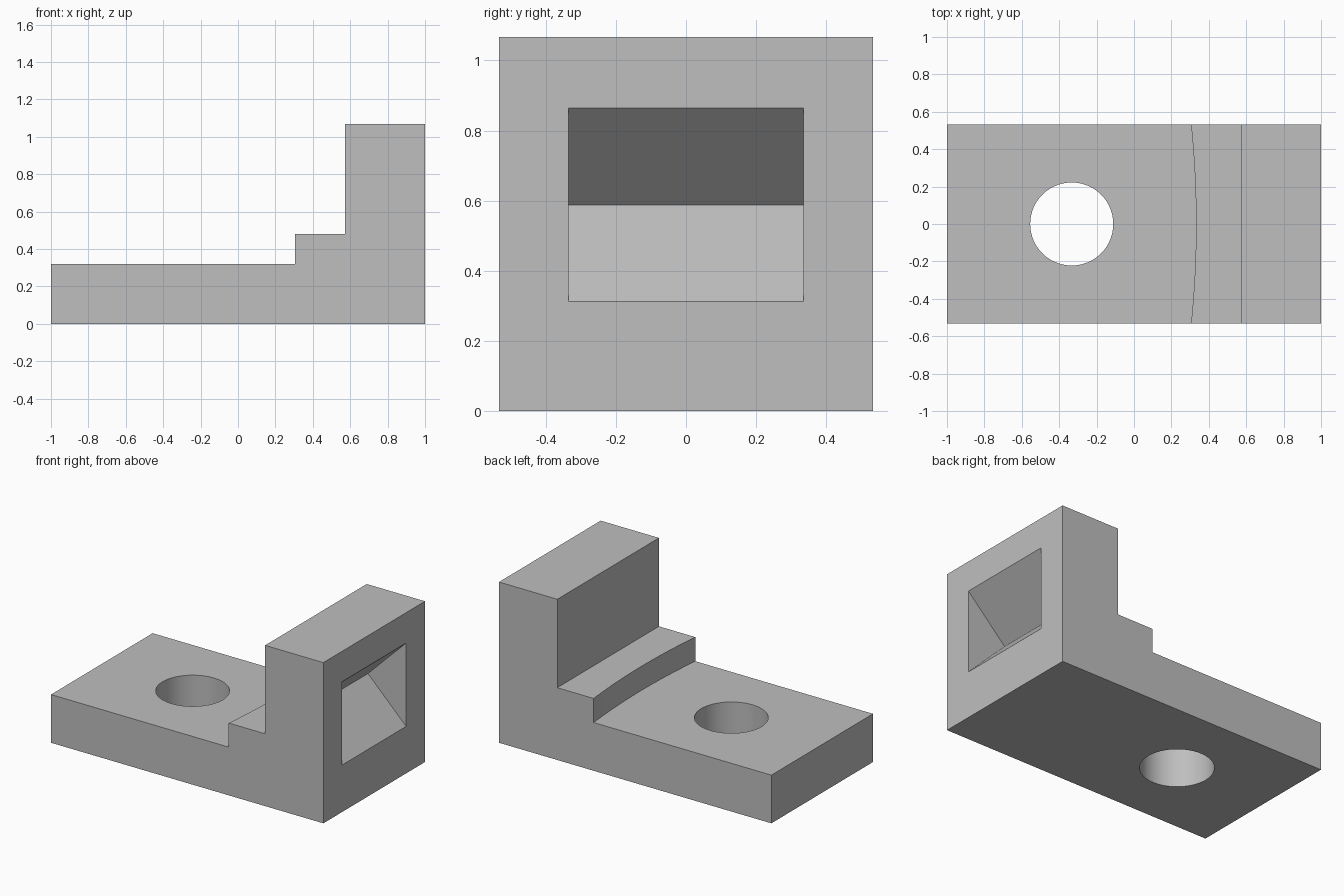
import bpy
import bmesh
import math

default = bpy.data.objects.get("Cube")
if default:
    bpy.data.objects.remove(default, do_unlink=True)

HALF_WIDTH = 0.533


def material(name, colour):
    mat = bpy.data.materials.new(name)
    mat.use_nodes = True
    mat.diffuse_color = colour
    mat.node_tree.nodes["Principled BSDF"].inputs["Base Color"].default_value = colour
    return mat


def prism(name, points, direction):
    """Extrude a closed outline of 3D points along a direction."""
    bm = bmesh.new()
    face = bm.faces.new([bm.verts.new(p) for p in points])
    result = bmesh.ops.extrude_face_region(bm, geom=[face])
    moved = [v for v in result["geom"] if isinstance(v, bmesh.types.BMVert)]
    bmesh.ops.translate(bm, verts=moved, vec=direction)
    bmesh.ops.recalc_face_normals(bm, faces=bm.faces)
    mesh = bpy.data.meshes.new(name)
    bm.to_mesh(mesh)
    bm.free()
    obj = bpy.data.objects.new(name, mesh)
    bpy.context.collection.objects.link(obj)
    return obj


def side_prism(name, profile, half):
    return prism(name, [(x, -half, z) for x, z in profile], (0, 2 * half, 0))


def plan_prism(name, outline, bottom, height):
    return prism(name, [(x, y, bottom) for x, y in outline], (0, 0, height))


# Body: base slab, step and upright block in one side profile
body = side_prism("bracket_body", [
    (-1, 0), (1, 0), (1, 1.067), (0.572, 1.067), (0.572, 0.48), (-1, 0.48)],
    HALF_WIDTH)
body.data.materials.append(material("grey", (0.52, 0.52, 0.52, 1)))

# Cutter leaving the slab top and the shallow curved front of the step
radius, step_x = 5.27, 0.332
ys = [0.6 * i / 16 for i in range(-16, 17)]
arc = [(step_x - radius + math.sqrt(radius ** 2 - y * y), y) for y in ys]
step_cutter = plan_prism("step_cutter", arc + [(-1.2, 0.6), (-1.2, -0.6)], 0.32, 0.4)

# Round bolt hole through the slab
turns = [math.tau * i / 96 for i in range(96)]
circle = [(-0.333 + 0.222 * math.cos(a), 0.222 * math.sin(a)) for a in turns]
hole_cutter = plan_prism("hole_cutter", circle, -0.2, 1)

# Wedge-shaped pocket in the end face
pocket_cutter = side_prism("pocket_cutter", [
    (0.72, 0.588), (1, 0.312), (1.1, 0.312), (1.1, 0.865), (1, 0.865)], 0.335)

# Apply the cuts and drop the cutters
bpy.ops.object.select_all(action="DESELECT")
bpy.context.view_layer.objects.active = body
body.select_set(True)
for cutter in (step_cutter, hole_cutter, pocket_cutter):
    cutter.hide_render = True
    cut = body.modifiers.new(cutter.name, "BOOLEAN")
    cut.operation = "DIFFERENCE"
    cut.solver = "EXACT"
    cut.object = cutter
    bpy.ops.object.modifier_apply(modifier=cut.name)
    bpy.data.objects.remove(cutter, do_unlink=True)

bpy.ops.object.shade_smooth_by_angle(angle=math.radians(30))
